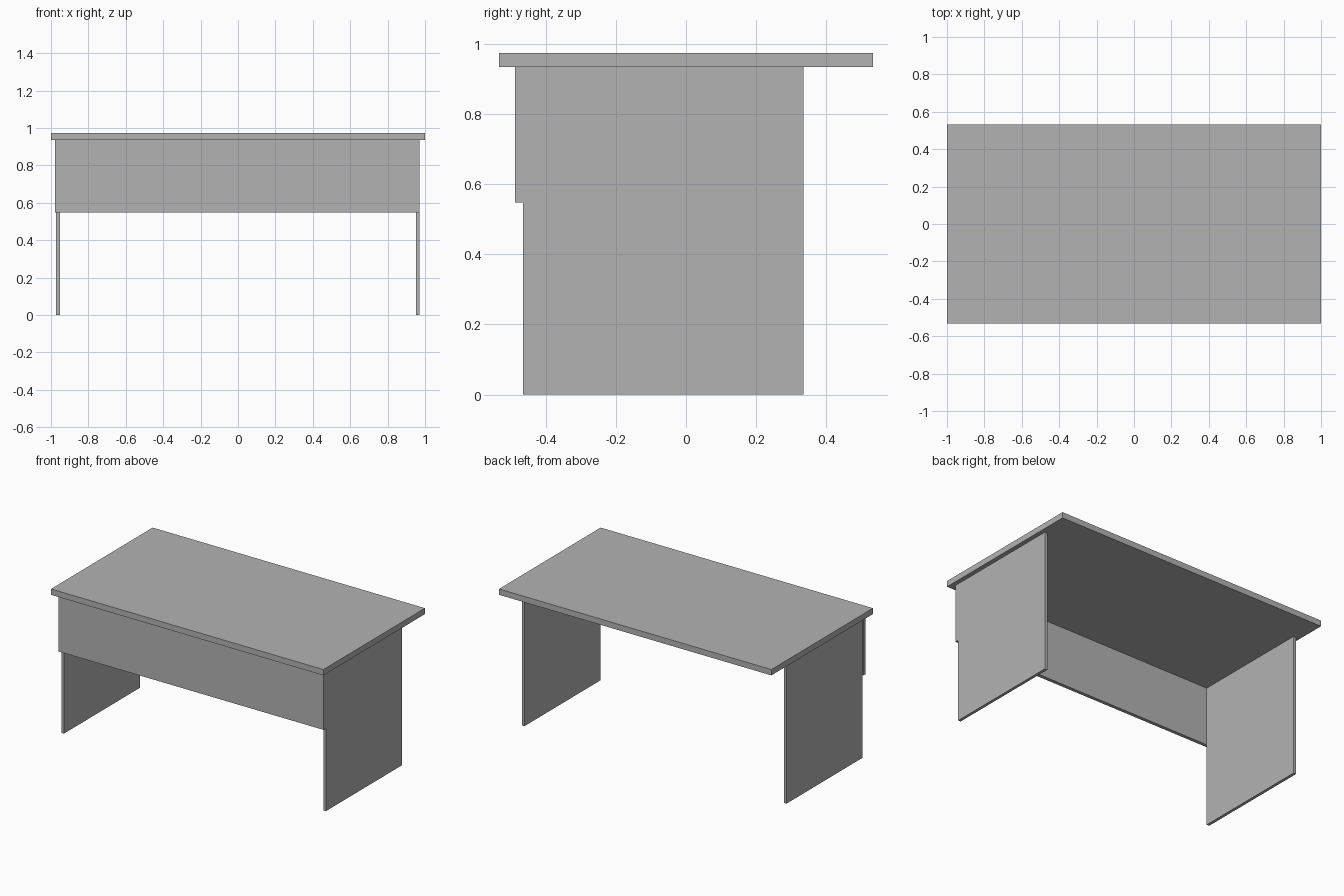
import bpy

cube = bpy.data.objects.get("Cube")
if cube:
    bpy.data.objects.remove(cube, do_unlink=True)

# Single grey finish
GREY = (0.45, 0.45, 0.45, 1.0)
grey = bpy.data.materials.new("plain grey")
grey.use_nodes = True
grey.diffuse_color = GREY
grey.node_tree.nodes["Principled BSDF"].inputs["Base Color"].default_value = GREY


def board(name, low, high):
    """Flat board spanning two opposite corners."""
    centre = [(a + b) / 2 for a, b in zip(low, high)]
    bpy.ops.mesh.primitive_cube_add(size=1, location=centre)
    obj = bpy.context.object
    obj.name = name
    obj.scale = [b - a for a, b in zip(low, high)]
    bpy.ops.object.transform_apply(location=False, rotation=False, scale=True)
    obj.data.materials.append(grey)
    return obj


UNDERSIDE = 0.935
FRONT, BACK = -0.465, 0.335

# Desk top, overhanging further at the back
board("desk_top", (-1, -0.533, UNDERSIDE), (1, 0.533, 0.974))

# Side panels that act as legs
board("right_side_panel", (-0.972, FRONT, 0), (-0.953, BACK, UNDERSIDE))
board("left_side_panel", (0.952, FRONT, 0), (0.971, BACK, UNDERSIDE))

# Modesty panel across the front edges of the sides
board("front_panel", (-0.978, -0.488, 0.548), (0.971, FRONT, UNDERSIDE))
